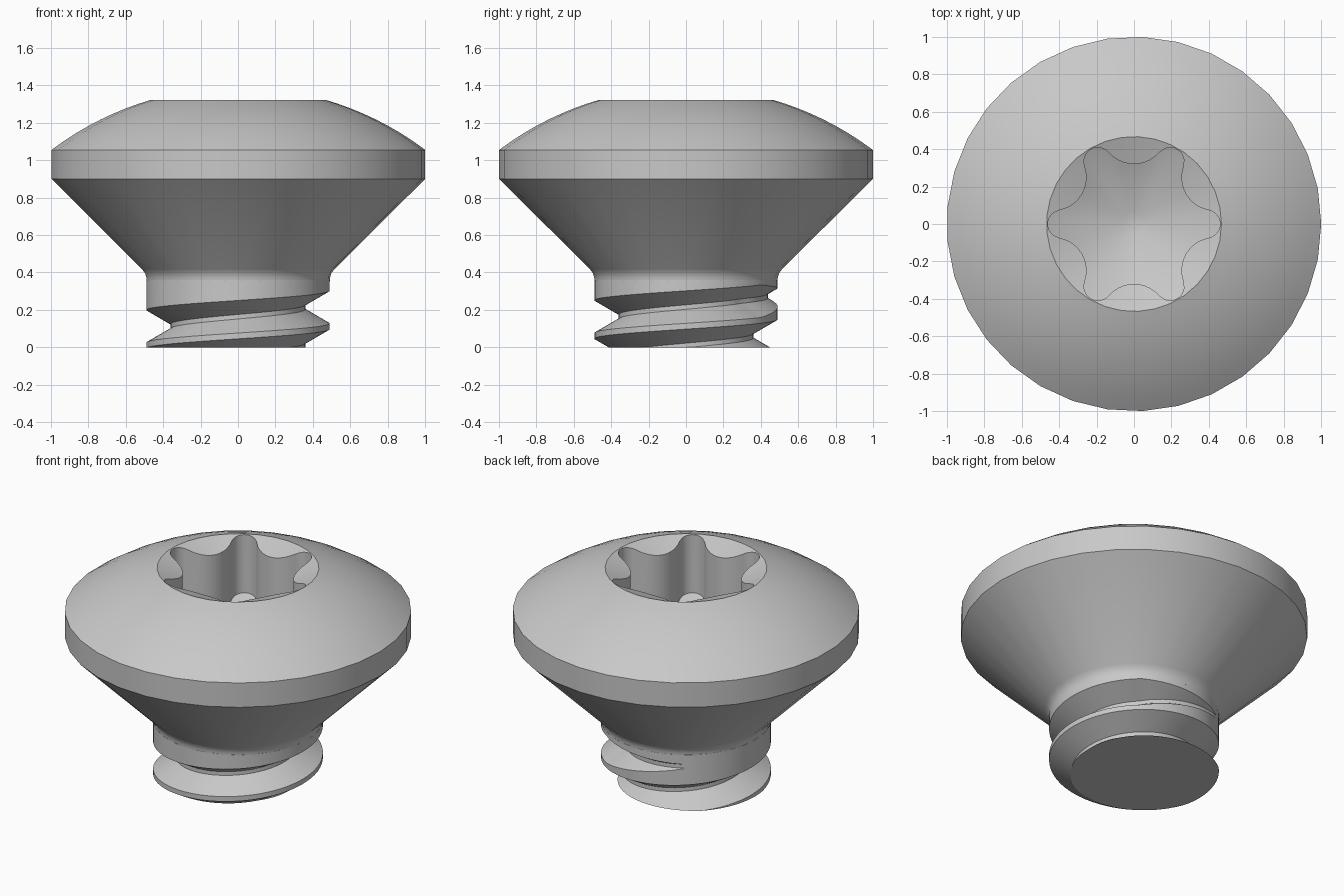
import bpy, bmesh
from math import sin, cos, pi, tau, radians, sqrt, atan2, hypot

cube = bpy.data.objects.get("Cube")
if cube:
    bpy.data.objects.remove(cube, do_unlink=True)

steel = bpy.data.materials.new("grey_steel")
steel.use_nodes = True
GREY = (0.58, 0.58, 0.58, 1)
steel.diffuse_color = GREY
steel.node_tree.nodes["Principled BSDF"].inputs["Base Color"].default_value = GREY


def finish(bm, name):
    bmesh.ops.remove_doubles(bm, verts=bm.verts, dist=1e-5)
    bmesh.ops.recalc_face_normals(bm, faces=bm.faces)
    mesh = bpy.data.meshes.new(name)
    bm.to_mesh(mesh)
    bm.free()
    mesh.materials.append(steel)
    obj = bpy.data.objects.new(name, mesh)
    bpy.context.collection.objects.link(obj)
    bpy.ops.object.select_all(action='DESELECT')
    obj.select_set(True)
    bpy.context.view_layer.objects.active = obj
    bpy.ops.object.shade_smooth_by_angle(angle=radians(30))
    return obj


def circle(bm, r, z, n):
    return [bm.verts.new((r * cos(tau * i / n), r * sin(tau * i / n), z)) for i in range(n)]


def skin(bm, a, b):
    n = len(a)
    for i in range(n):
        j = (i + 1) % n
        bm.faces.new((a[i], a[j], b[j], b[i]))


def fan(bm, ring, z):
    tip = bm.verts.new((0, 0, z))
    for i, v in enumerate(ring):
        bm.faces.new((v, ring[(i + 1) % len(ring)], tip))


# Six-lobed socket outline: round lobes tangent to round bumps
LOBE_C, LOBE_R, INNER = 0.385, 0.075, 0.32


def socket_outline():
    k = INNER + LOBE_R
    d = (LOBE_C ** 2 - (INNER + LOBE_R - 2 * INNER) ** 2) / (
        2 * LOBE_C * cos(pi / 6) - 2 * (INNER - LOBE_R))
    bump_r = d - INNER
    bx, by = d * cos(pi / 6), d * sin(pi / 6)
    reach = atan2(by, bx - LOBE_C)
    one = []
    for i in range(13):
        a = reach * (i / 6 - 1)
        one.append((LOBE_C + LOBE_R * cos(a), LOBE_R * sin(a)))
    start = reach + pi
    end = 2 * (pi + pi / 6) - start
    for i in range(1, 10):
        a = start + (end - start) * i / 10
        one.append((bx + bump_r * cos(a), by + bump_r * sin(a)))
    points = []
    for s in range(6):
        c, t = cos(s * pi / 3), sin(s * pi / 3)
        points += [(x * c - y * t, x * t + y * c) for x, y in one]
    return points


# Head: underside cone, rim band, domed top
SEG, RIM_R, TOP = 33, 0.467, 1.322
bm = bmesh.new()
profile = [(0.49, 0.35), (0.491, 0.37), (0.498, 0.395), (0.515, 0.418), (1, 0.9), (1, 1.055)]
dome_c, dome_r = -0.276, 1.665
for i in range(1, 9):
    r = 1 + (RIM_R - 1) * i / 8
    profile.append((r, dome_c + sqrt(dome_r ** 2 - r * r)))
rings = [circle(bm, r, z, SEG) for r, z in profile]
for a, b in zip(rings, rings[1:]):
    skin(bm, a, b)
fan(bm, rings[0], profile[0][1])
rim = rings[-1]

# Countersunk mouth, socket walls and conical floor
outline = socket_outline()
upper = [bm.verts.new((x, y, TOP - 0.36 * (RIM_R - hypot(x, y)))) for x, y in outline]
lower = [bm.verts.new((x, y, 0.78 + 0.43 * (hypot(x, y) - 0.065))) for x, y in outline]
pit = []
for x, y in outline:
    s = 0.065 / hypot(x, y)
    pit.append(bm.verts.new((x * s, y * s, 0.78)))
near = [rim[round(atan2(y, x) / tau * SEG) % SEG] for x, y in outline]
for i in range(len(upper)):
    j = (i + 1) % len(upper)
    corners = [upper[i], upper[j], near[j]]
    if near[i] is not near[j]:
        corners.append(near[i])
    bm.faces.new(corners)
skin(bm, upper, lower)
skin(bm, lower, pit)
fan(bm, pit, 0.78)
finish(bm, "screw_head")

# Threaded shaft: a helical groove that fades out below the head
COLS, SHAFT_R, DEPTH, PITCH, SHAFT_TOP = 72, 0.49, 0.13, 0.205, 0.36
ROOT, SLOPE = 0.012, 0.13 / 0.075


def groove(theta, turn):
    angle = theta + tau * turn
    fade = min(1, max(0, (angle - radians(55)) / radians(70)))
    return 0.215 + PITCH * angle / tau, DEPTH * (1 - fade)


def shaft_radius(theta, z):
    r = SHAFT_R
    for turn in range(-3, 2):
        mid, depth = groove(theta, turn)
        r = min(r, SHAFT_R - depth + max(0, abs(z - mid) - ROOT) * SLOPE)
    return r


bm = bmesh.new()
columns = []
for i in range(COLS + 1):
    theta = tau * i / COLS
    heights = [0]
    for turn in range(-2, 2):
        mid, depth = groove(theta, turn)
        half = ROOT + depth / SLOPE
        heights += [mid - half, mid - ROOT, mid + ROOT, mid + half]
    column = []
    for z in heights + [SHAFT_TOP]:
        z = min(SHAFT_TOP, max(0, z))
        r = shaft_radius(theta, z)
        column.append(bm.verts.new((r * cos(theta), r * sin(theta), z)))
    columns.append(column)
for a, b in zip(columns, columns[1:]):
    for k in range(len(a) - 1):
        bm.faces.new((a[k], b[k], b[k + 1], a[k + 1]))
fan(bm, [c[0] for c in columns[:-1]], 0)
fan(bm, [c[-1] for c in columns[:-1]], SHAFT_TOP)
finish(bm, "threaded_shaft")
